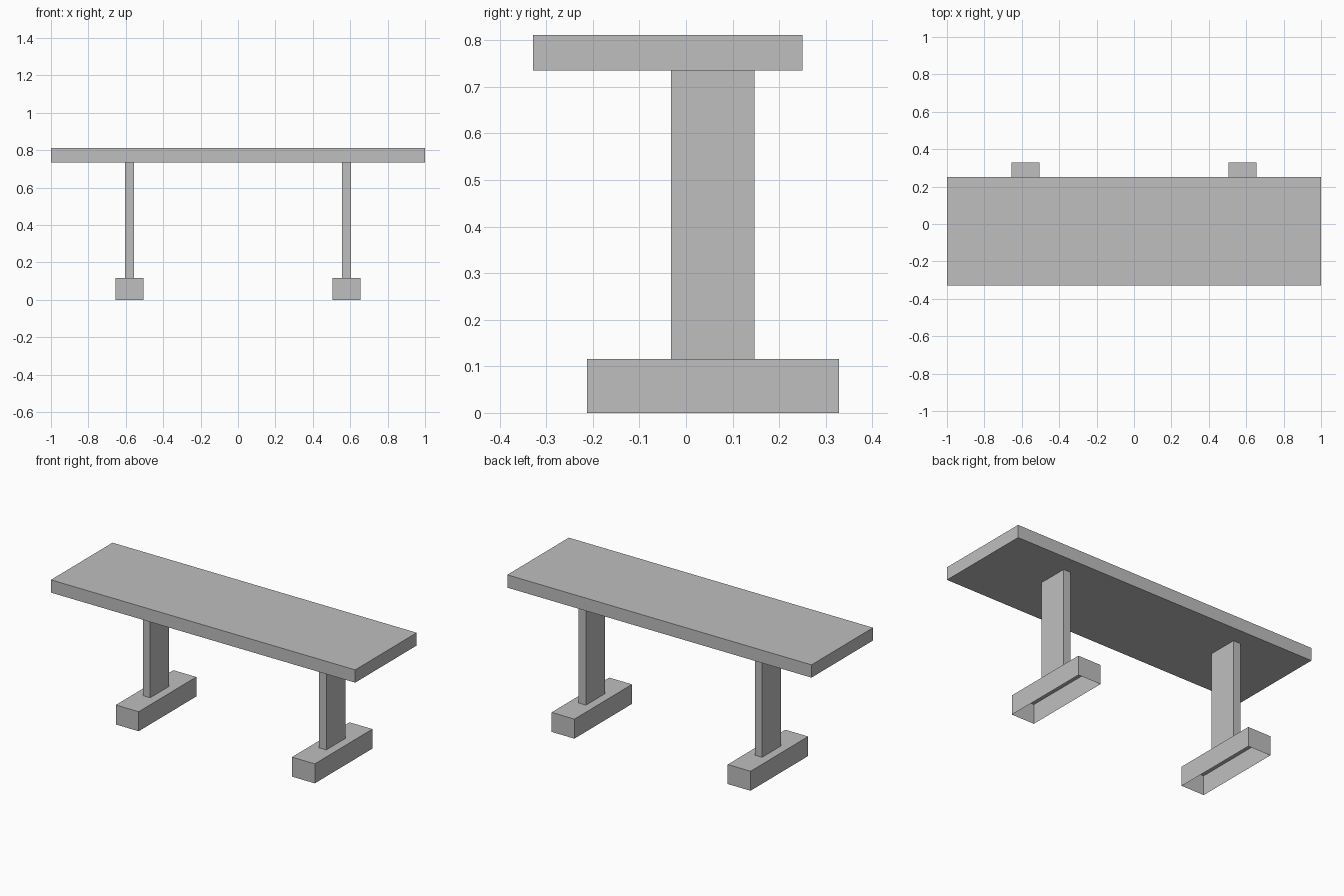
import bpy
import bmesh
from mathutils import Vector

default_cube = bpy.data.objects.get("Cube")
if default_cube:
    bpy.data.objects.remove(default_cube, do_unlink=True)

GREY = (0.52, 0.52, 0.52, 1)
grey = bpy.data.materials.new("plain grey")
grey.use_nodes = True
grey.diffuse_color = GREY
grey.node_tree.nodes["Principled BSDF"].inputs["Base Color"].default_value = GREY


def box(name, low, high, open_bottom=False):
    """Box between two corners, optionally hollow from below."""
    low, high = Vector(low), Vector(high)
    bm = bmesh.new()
    bmesh.ops.create_cube(bm, size=1)
    bmesh.ops.scale(bm, vec=high - low, verts=bm.verts)
    bmesh.ops.translate(bm, vec=(low + high) / 2, verts=bm.verts)
    if open_bottom:
        bottom = [f for f in bm.faces if f.normal.z < -0.5]
        bmesh.ops.delete(bm, geom=bottom, context="FACES_ONLY")
    mesh = bpy.data.meshes.new(name)
    bm.to_mesh(mesh)
    bm.free()
    mesh.materials.append(grey)
    obj = bpy.data.objects.new(name, mesh)
    bpy.context.collection.objects.link(obj)
    return obj


# Seat plank
box("seat", (-1, -0.328, 0.735), (1, 0.25, 0.811))

# Upright post on a hollow foot at each end
for side, x in (("left", 0.579), ("right", -0.579)):
    box(side + "_post", (x - 0.024, -0.032, 0.116), (x + 0.024, 0.147, 0.735))
    box(side + "_foot", (x - 0.075, -0.213, 0), (x + 0.075, 0.328, 0.116),
        open_bottom=True)
